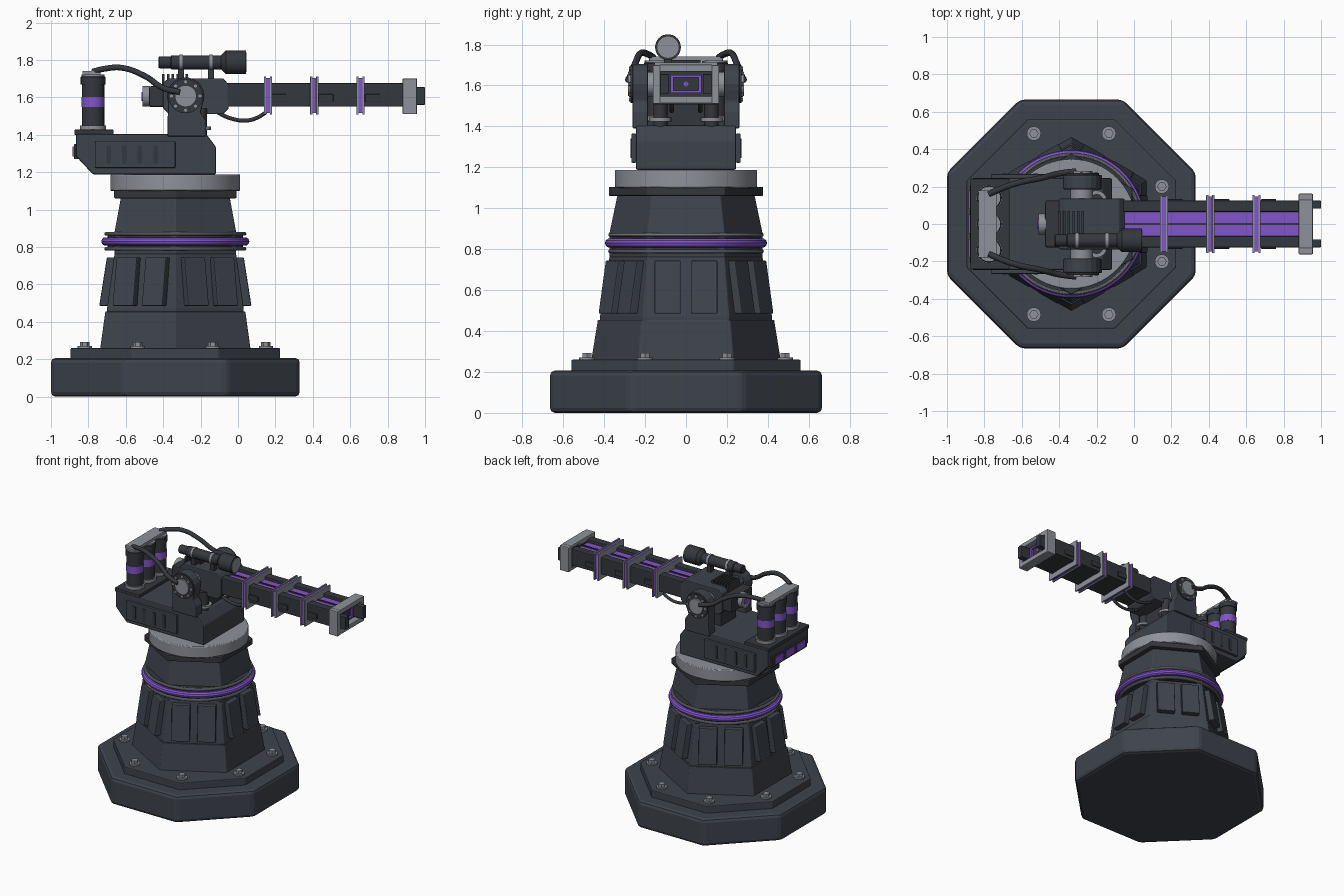
import bpy, bmesh, math
from mathutils import Vector

if "Cube" in bpy.data.objects:
    bpy.data.objects.remove(bpy.data.objects["Cube"])

CX, GX, GZ = -0.335, -0.28, 1.607      # tower axis, trunnion position


def material(name, r, g, b):
    m = bpy.data.materials.new(name)
    m.diffuse_color = (r, g, b, 1)
    m.use_nodes = True
    m.node_tree.nodes["Principled BSDF"].inputs["Base Color"].default_value = m.diffuse_color
    return m


DARK = material("dark slate", 0.048, 0.056, 0.072)
BLACK = material("charcoal", 0.034, 0.038, 0.046)
GREY = material("steel grey", 0.27, 0.285, 0.32)
VIOLET = material("violet glow", 0.22, 0.09, 0.60)


def finish(name, bm, mat, bevel=0, smooth=False, segs=2):
    bmesh.ops.recalc_face_normals(bm, faces=bm.faces)
    me = bpy.data.meshes.new(name)
    bm.to_mesh(me)
    bm.free()
    me.materials.append(mat)
    ob = bpy.data.objects.new(name, me)
    bpy.context.collection.objects.link(ob)
    if bevel:
        mod = ob.modifiers.new("bevel", 'BEVEL')
        mod.width, mod.segments, mod.limit_method = bevel, segs, 'ANGLE'
    if smooth:
        bpy.ops.object.select_all(action='DESELECT')
        ob.select_set(True)
        bpy.context.view_layer.objects.active = ob
        bpy.ops.object.shade_smooth_by_angle(angle=math.radians(35))
    return ob


def lathe(name, prof, mat, c=(CX, 0, 0), axis='Z', sides=32, phase=0, bevel=0, closed=False):
    """Revolve (radius, height) points round an axis through c."""
    bm = bmesh.new()
    rings = []
    for r, t in prof:
        ring = []
        for i in range(sides):
            a = math.radians(phase) + 2 * math.pi * i / sides
            u, v = r * math.cos(a), r * math.sin(a)
            p = {'Z': (u, v, t), 'X': (t, u, v), 'Y': (v, t, u)}[axis]
            ring.append(bm.verts.new(Vector(p) + Vector(c)))
        rings.append(ring)
    pairs = list(zip(rings, rings[1:])) + ([(rings[-1], rings[0])] if closed else [])
    for A, B in pairs:
        for i in range(sides):
            j = (i + 1) % sides
            bm.faces.new((A[i], A[j], B[j], B[i]))
    if not closed:
        bm.faces.new(rings[0])
        bm.faces.new(rings[-1])
    return finish(name, bm, mat, bevel, sides > 8)


def torus(name, R, r, z, mat):
    prof = [(R + r * math.cos(k * math.pi / 5), z + r * math.sin(k * math.pi / 5)) for k in range(10)]
    return lathe(name, prof, mat, sides=64, closed=True)


def prism(name, prof, y0, y1, mat, bevel=0):
    """Extrude an (x, z) outline from y0 to y1."""
    bm = bmesh.new()
    A = [bm.verts.new((x, y0, z)) for x, z in prof]
    B = [bm.verts.new((x, y1, z)) for x, z in prof]
    bm.faces.new(A)
    bm.faces.new(B)
    for i in range(len(A)):
        j = (i + 1) % len(A)
        bm.faces.new((A[i], A[j], B[j], B[i]))
    return finish(name, bm, mat, bevel)


def box(name, x0, x1, y0, y1, z0, z1, mat, bevel=0):
    return prism(name, [(x0, z0), (x1, z0), (x1, z1), (x0, z1)], y0, y1, mat, bevel)


def cable(name, pts, r, mat):
    cu = bpy.data.curves.new(name, 'CURVE')
    cu.dimensions, cu.bevel_depth, cu.bevel_resolution = '3D', r, 3
    cu.use_fill_caps = True
    sp = cu.splines.new('BEZIER')
    sp.bezier_points.add(len(pts) - 1)
    for b, p in zip(sp.bezier_points, pts):
        b.co = p
        b.handle_left_type = b.handle_right_type = 'AUTO'
    cu.materials.append(mat)
    ob = bpy.data.objects.new(name, cu)
    bpy.context.collection.objects.link(ob)
    bpy.ops.object.select_all(action='DESELECT')
    ob.select_set(True)
    bpy.context.view_layer.objects.active = ob
    bpy.ops.object.convert(target='MESH')


# Octagonal base, plate and bolts
K8, K6 = 1 / math.cos(math.pi / 8), 1 / math.cos(math.pi / 6)
lathe("base", [(0.665 * K8, 0), (0.665 * K8, 0.207)], DARK, sides=8, phase=22.5, bevel=0.025)
lathe("base_plate", [(0.56 * K8, 0.2), (0.56 * K8, 0.26)], DARK, sides=8, phase=22.5, bevel=0.006)
for k in range(8):
    a = math.radians(22.5 + 45 * k)
    c = (CX + 0.524 * math.cos(a), 0.524 * math.sin(a), 0)
    lathe("bolt_washer", [(0.038, 0.255), (0.038, 0.27)], GREY, c, sides=20)
    lathe("bolt_head", [(0.025, 0.265), (0.025, 0.293)], GREY, c, sides=6)

# Hexagonal tower
lathe("tower_foot", [(0.465, 0.25), (0.432, 0.455)], DARK, sides=6, phase=30, bevel=0.005)
lathe("tower_middle", [(0.422, 0.45), (0.422, 0.47), (0.375, 0.765)], DARK, sides=6, phase=30, bevel=0.005)
lathe("tower_top", [(0.375, 0.76), (0.375, 0.88), (0.335, 1.07)], DARK, sides=6, phase=30, bevel=0.005)
lathe("tower_collar", [(0.378, 1.06), (0.378, 1.105)], BLACK, sides=6, phase=30, bevel=0.006)
for k in range(6):
    for t in (-0.09, 0.09):
        p = prism("armour_plate", [(0.33, 0.485), (0.407, 0.485), (0.366, 0.745), (0.30, 0.745)],
                  t - 0.064, t + 0.064, DARK, 0.006)
        p.location.x = CX
        p.rotation_euler.z = math.radians(60 * k)

# Glowing band with steel rims, and turntable
lathe("band_core", [(0.362, 0.78), (0.362, 0.878)], BLACK, sides=48)
torus("glow_band", 0.373, 0.023, 0.83, VIOLET)
for z in (0.79, 0.87):
    torus("band_rim", 0.37, 0.01, z, GREY)
lathe("turntable", [(0.347, 1.10), (0.347, 1.188)], GREY, sides=64, bevel=0.006)

# Turret housing
prism("turret_housing", [(-0.775, 1.188), (-0.118, 1.188), (-0.118, 1.335), (-0.17, 1.405),
                         (-0.866, 1.405), (-0.866, 1.285)], -0.245, 0.245, DARK, 0.008)
box("rear_shelf", -0.875, -0.665, -0.243, 0.243, 1.4, 1.428, BLACK, 0.005)
for s in (-1, 1):
    box("side_panel", -0.765, -0.335, s * 0.255 - 0.012, s * 0.255 + 0.012, 1.222, 1.365, DARK, 0.006)
    for i in range(4):
        x = -0.69 + 0.083 * i
        box("side_vent", x - 0.012, x + 0.012, s * 0.267 - 0.004, s * 0.267 + 0.004, 1.245, 1.342, BLACK)
box("rear_light_frame", -0.878, -0.85, -0.21, 0.21, 1.27, 1.35, BLACK, 0.004)
for y in (-0.13, 0, 0.13):
    box("rear_light", -0.886, -0.87, y - 0.05, y + 0.05, 1.283, 1.337, VIOLET)

# Three capacitors and the bus bar
for y in (-0.14, 0, 0.14):
    c = (-0.775, y, 0)
    lathe("capacitor_foot", [(0.07, 1.425), (0.07, 1.45)], GREY, c, sides=24)
    lathe("capacitor_body", [(0.06, 1.445), (0.06, 1.675)], BLACK, c, sides=24)
    lathe("capacitor_glow", [(0.062, 1.548), (0.062, 1.602)], VIOLET, c, sides=24)
    lathe("capacitor_cap", [(0.066, 1.67), (0.066, 1.708), (0.058, 1.716)], BLACK, c, sides=24)
    lathe("capacitor_terminal", [(0.062, 1.712), (0.062, 1.722)], GREY, c, sides=24)
box("bus_bar", -0.832, -0.735, -0.18, 0.18, 1.716, 1.742, GREY, 0.004)

# Trunnion arms, hubs and supply cables
R = 0.1
arc = [(GX + R * math.cos(math.radians(a)), GZ + R * math.sin(math.radians(a))) for a in range(-20, 201, 20)]
arm = arc + [(-0.378, 1.39), (-0.17, 1.39), (-0.17, 1.475), (-0.2, 1.52)]
for s in (-1, 1):
    prism("trunnion_arm", arm, s * 0.185, s * 0.262, DARK, 0.008)
    lathe("hub_ring", [(0.092, s * 0.255), (0.092, s * 0.272)], BLACK, (GX, 0, GZ), 'Y')
    lathe("hub_cap", [(0.058, s * 0.265), (0.058, s * 0.284)], GREY, (GX, 0, GZ), 'Y')
    for k in range(8):
        a = math.pi * k / 4
        lathe("hub_bolt", [(0.009, s * 0.268), (0.009, s * 0.279)], GREY,
              (GX + 0.076 * math.cos(a), 0, GZ + 0.076 * math.sin(a)), 'Y', sides=6)
    lathe("trunnion_axle", [(0.06, s * 0.12), (0.06, s * 0.2)], GREY, (GX, 0, GZ), 'Y')
    cable("supply_cable", [(-0.775, s * 0.16, 1.738), (-0.72, s * 0.185, 1.752), (-0.62, s * 0.22, 1.758),
                           (-0.5, s * 0.245, 1.715), (-0.4, s * 0.27, 1.65), (-0.31, s * 0.282, 1.628)], 0.016, BLACK)
    # Elevation dampers and lower hoses
    lathe("damper", [(0.035, 1.40), (0.035, 1.54)], BLACK, (-0.2, s * 0.125, 0), sides=16)
    lathe("damper_collar", [(0.055, 1.425), (0.055, 1.443)], GREY, (-0.2, s * 0.125, 0), sides=16)
    cable("lower_hose", [(-0.12, s * 0.07, 1.525), (-0.04, s * 0.07, 1.488), (0.04, s * 0.07, 1.476),
                         (0.1, s * 0.07, 1.49), (0.15, s * 0.07, 1.52)], 0.011, BLACK)
box("cradle", -0.36, -0.19, -0.09, 0.09, 1.39, 1.53, BLACK)

# Breech
prism("breech", [(-0.40, 1.54), (-0.37, 1.51), (-0.08, 1.51), (-0.05, 1.54), (-0.05, 1.67),
                 (-0.08, 1.702), (-0.37, 1.702), (-0.40, 1.68)], -0.135, 0.135, DARK, 0.006)
box("breech_back", -0.475, -0.39, -0.125, 0.125, 1.548, 1.66, BLACK, 0.01)
lathe("breech_plug", [(0.055, -0.51), (0.055, -0.47)], GREY, (0, 0, 1.605), 'X')
lathe("breech_light", [(0.025, -0.515), (0.025, -0.5)], VIOLET, (0, 0, 1.605), 'X', sides=20)
for i in range(6):
    x = -0.405 + 0.025 * i
    box("cooling_fin", x, x + 0.013, -0.07, 0.07, 1.67, 1.725, BLACK)

# Barrel: two rails around a glowing core
for s in (-1, 1):
    box("barrel_rail", -0.06, 0.9, s * 0.065, s * 0.125, 1.55, 1.677, BLACK, 0.006)
    box("muzzle_prong", 0.88, 1.0, s * 0.083, s * 0.125, 1.56, 1.655, BLACK, 0.004)
    for x in (0.22, 0.47, 0.72):
        box("rail_block", x - 0.04, x + 0.04, s * 0.11, s * 0.133, 1.577, 1.617, BLACK, 0.003)
box("barrel_core", -0.06, 0.885, -0.07, 0.07, 1.565, 1.655, VIOLET)
box("barrel_floor", -0.06, 0.885, -0.07, 0.07, 1.552, 1.566, BLACK)
box("core_spine", -0.06, 0.885, -0.006, 0.006, 1.65, 1.662, BLACK)

# Coil frames
for x in (0.16, 0.408, 0.655):
    for d in (-0.016, 0.016):
        box("coil_plate", x + d - 0.006, x + d + 0.006, -0.155, 0.155, 1.508, 1.712, GREY, 0.002)
    box("coil_glow", x - 0.011, x + 0.011, -0.147, 0.147, 1.516, 1.704, VIOLET)

# Muzzle frame and glowing bore
for s in (-1, 1):
    box("muzzle_side", 0.88, 0.957, s * 0.125, s * 0.162, 1.51, 1.70, GREY, 0.005)
    zc = GZ + s * 0.077
    box("muzzle_bar", 0.88, 0.957, -0.13, 0.13, zc - 0.018, zc + 0.018, GREY, 0.005)
    box("bore_glow_side", 0.9, 0.925, s * 0.06, s * 0.075, 1.567, 1.652, VIOLET)
    zc = GZ + s * 0.038
    box("bore_glow_bar", 0.9, 0.925, -0.075, 0.075, zc - 0.006, zc + 0.006, VIOLET)
box("bore_plate", 0.88, 0.91, -0.126, 0.126, 1.53, 1.685, BLACK)
lathe("bore_dot", [(0.012, 0.9), (0.012, 0.916)], VIOLET, (0, 0, GZ), 'X', sides=12)

# Scope
SC = (0, -0.088, 1.787)
lathe("scope_tube", [(0.028, -0.425), (0.032, -0.42), (0.032, -0.36), (0.038, -0.355), (0.038, -0.09),
                     (0.058, -0.07), (0.063, -0.065), (0.063, 0.043)], BLACK, SC, 'X')
lathe("scope_lens", [(0.052, 0.03), (0.052, 0.046)], GREY, SC, 'X')
for x in (-0.305, -0.145):
    lathe("scope_ring", [(0.042, x - 0.008), (0.042, x + 0.008)], GREY, SC, 'X')
    box("scope_post", x - 0.016, x + 0.016, -0.108, -0.068, 1.69, 1.77, BLACK)
